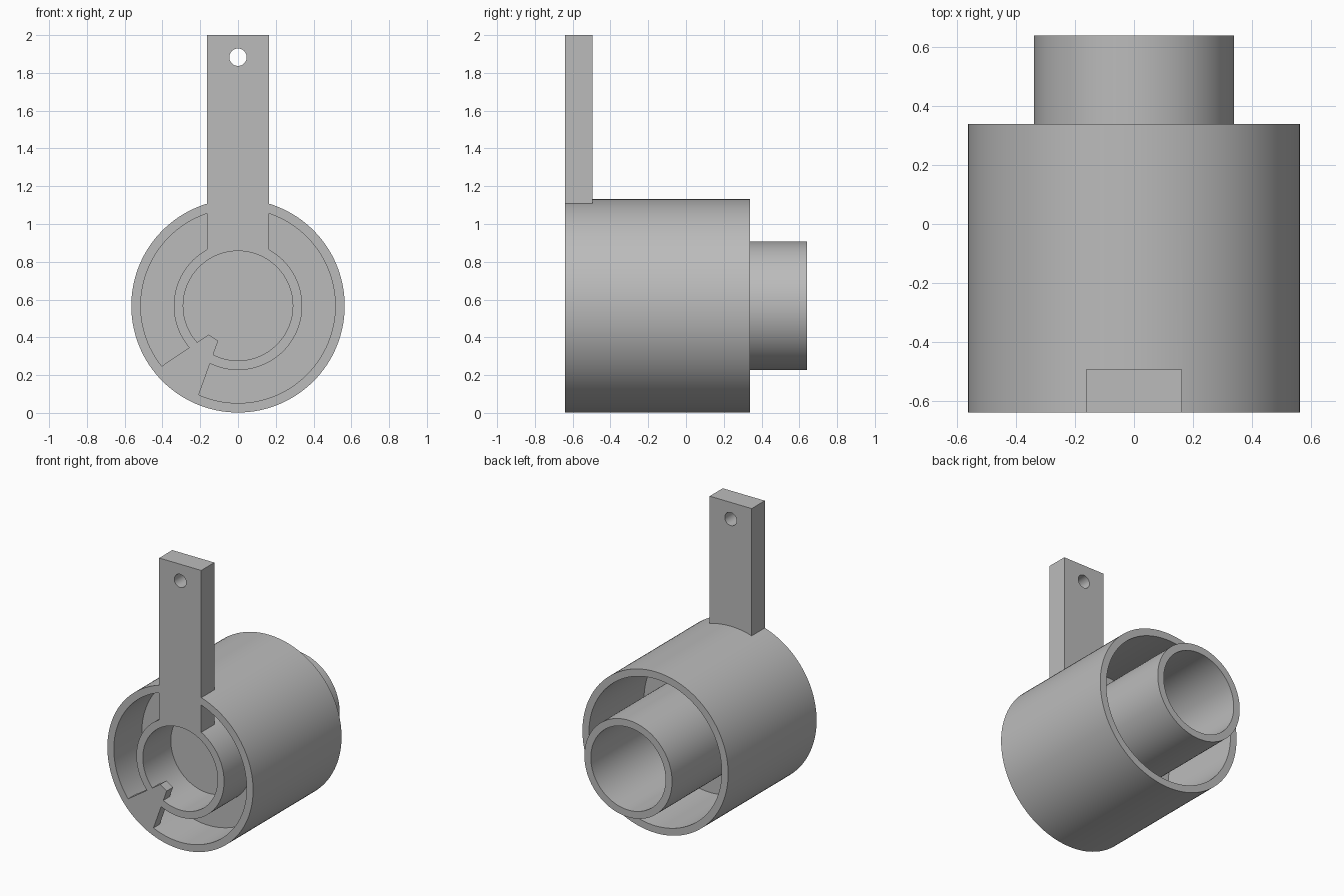
import bpy, bmesh, math
from mathutils import Matrix, Vector

old = bpy.data.objects.get("Cube")
if old:
    bpy.data.objects.remove(old, do_unlink=True)

CENTRE_Z = 0.567
FRONT, BACK, TUBE_BACK = -0.64, 0.34, 0.64
WEB_FRONT, WEB_BACK = -0.33, -0.27
SHELL_OUT, SHELL_IN, TUBE_OUT, TUBE_IN = 0.565, 0.515, 0.34, 0.29

grey = bpy.data.materials.new("plain grey")
grey.use_nodes = True
colour = (0.5, 0.5, 0.5, 1)
grey.diffuse_color = colour
grey.node_tree.nodes["Principled BSDF"].inputs["Base Color"].default_value = colour


def finish(name, bm):
    bmesh.ops.recalc_face_normals(bm, faces=bm.faces)
    mesh = bpy.data.meshes.new(name)
    bm.to_mesh(mesh)
    bm.free()
    mesh.materials.append(grey)
    obj = bpy.data.objects.new(name, mesh)
    bpy.context.collection.objects.link(obj)
    return obj


def lathe(name, profile, steps=128):
    """Spin a (radius, y) profile about the barrel axis."""
    bm = bmesh.new()
    verts = [bm.verts.new((r, y, CENTRE_Z)) for r, y in profile]
    edges = [bm.edges.new(pair) for pair in zip(verts, verts[1:])]
    bmesh.ops.spin(bm, geom=verts + edges, cent=(0, 0, CENTRE_Z), axis=(0, 1, 0),
                   angle=math.tau, steps=steps)
    bmesh.ops.remove_doubles(bm, verts=bm.verts, dist=0.0001)
    return finish(name, bm)


def plate(name, outline, y0, y1):
    """Extrude an (x, z) outline from y0 back to y1."""
    bm = bmesh.new()
    face = bm.faces.new([bm.verts.new((x, y0, z)) for x, z in outline])
    new = bmesh.ops.extrude_face_region(bm, geom=[face])["geom"]
    bmesh.ops.translate(bm, vec=Vector((0, y1 - y0, 0)),
                        verts=[v for v in new if isinstance(v, bmesh.types.BMVert)])
    return finish(name, bm)


def combine(target, other, operation):
    mod = target.modifiers.new(operation.title(), "BOOLEAN")
    mod.operation, mod.solver, mod.object = operation, "EXACT", other
    bpy.context.view_layer.objects.active = target
    bpy.ops.object.modifier_apply(modifier=mod.name)
    bpy.data.objects.remove(other, do_unlink=True)


# Barrel: outer shell, cross web and inner tube in one section
barrel = lathe("barrel_with_handle", [
    (0, WEB_FRONT), (TUBE_IN, WEB_FRONT), (TUBE_IN, FRONT), (TUBE_OUT, FRONT),
    (TUBE_OUT, WEB_FRONT), (SHELL_IN, WEB_FRONT), (SHELL_IN, FRONT), (SHELL_OUT, FRONT),
    (SHELL_OUT, BACK), (SHELL_IN, BACK), (SHELL_IN, WEB_BACK), (TUBE_OUT, WEB_BACK),
    (TUBE_OUT, TUBE_BACK), (TUBE_IN, TUBE_BACK), (TUBE_IN, WEB_BACK), (0, WEB_BACK)])

# Upright handle with a hanging hole
handle = plate("handle", [(-0.163, 0.862), (0.163, 0.862), (0.163, 2), (-0.163, 2)],
               FRONT, -0.495)
bm = bmesh.new()
bmesh.ops.create_cone(bm, cap_ends=True, segments=48, radius1=0.046, radius2=0.046, depth=0.5,
                      matrix=Matrix.Translation((0, FRONT, 1.883)) @ Matrix.Rotation(math.pi / 2, 4, "X"))
combine(handle, finish("hole_cutter", bm), "DIFFERENCE")

# Tapered pointer bridging shell and tube
pointer = plate("pointer", [(-0.43, 0.23), (-0.215, 0.075), (-0.105, 0.382), (-0.155, 0.415)],
                FRONT, -0.57)

combine(barrel, handle, "UNION")
combine(barrel, pointer, "UNION")

bpy.ops.object.select_all(action="DESELECT")
barrel.select_set(True)
bpy.context.view_layer.objects.active = barrel
bpy.ops.object.shade_smooth_by_angle(angle=math.radians(30))
